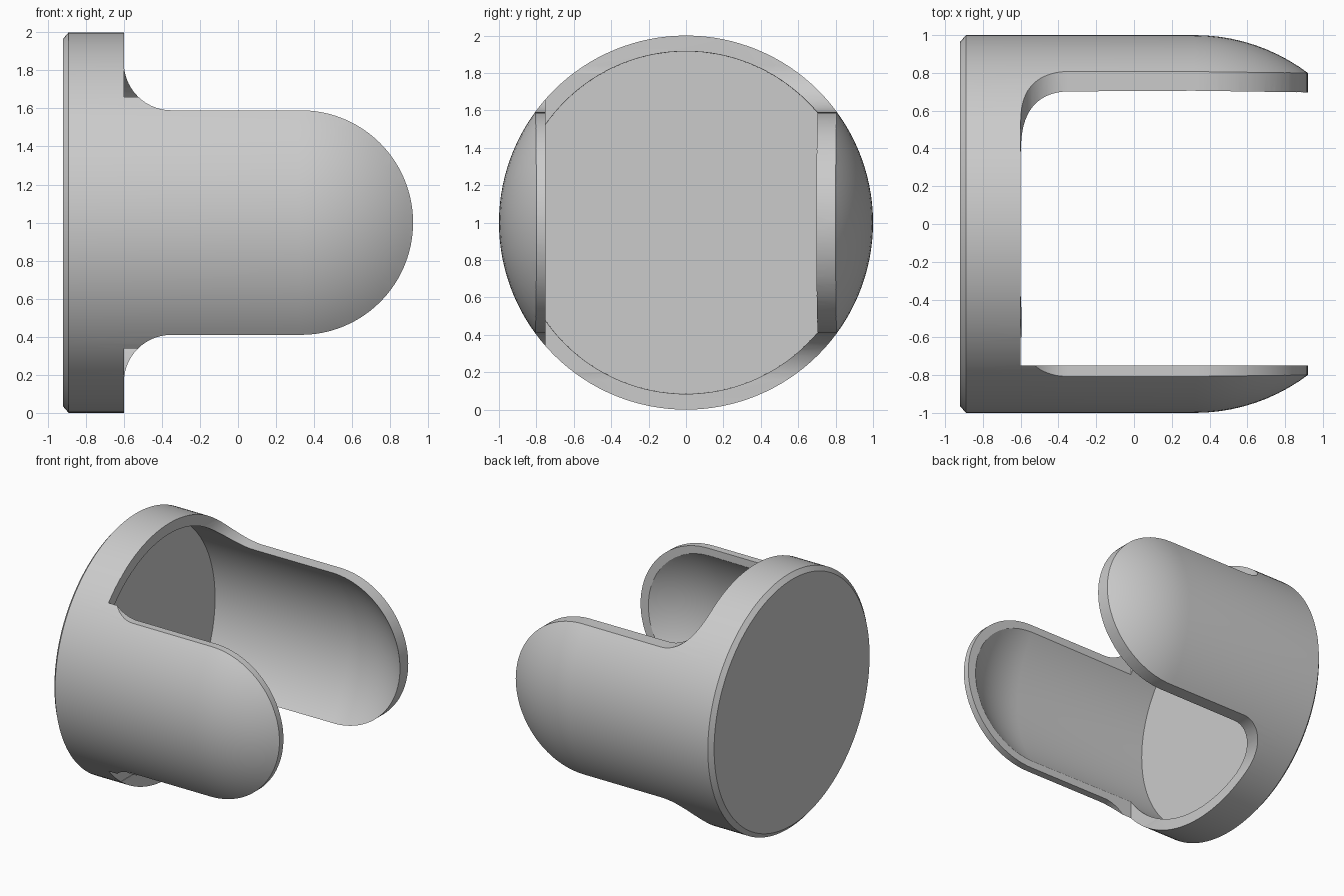
import bpy, bmesh
from math import sin, cos, pi, radians
from mathutils import Matrix, Vector

cube = bpy.data.objects.get("Cube")
if cube:
    bpy.data.objects.remove(cube, do_unlink=True)

AXIS_Z = 1.0      # height of the cup axis
DOME_X = 0.32     # where the straight wall turns into the dome


def arc(cx, cz, r, start, end, steps):
    """Points along an arc, angles in degrees."""
    angles = [radians(start + (end - start) * i / steps) for i in range(steps + 1)]
    return [(cx + r * cos(a), cz + r * sin(a)) for a in angles]


def make_object(name, bm):
    bmesh.ops.recalc_face_normals(bm, faces=bm.faces)
    mesh = bpy.data.meshes.new(name)
    bm.to_mesh(mesh)
    bm.free()
    obj = bpy.data.objects.new(name, mesh)
    bpy.context.collection.objects.link(obj)
    return obj


def revolve(name, profile, steps=128):
    """Spin an (x, radius) profile around the cup axis."""
    bm = bmesh.new()
    verts = [bm.verts.new((x, 0, r)) for x, r in profile]
    edges = [bm.edges.new(pair) for pair in zip(verts, verts[1:])]
    bmesh.ops.spin(bm, geom=verts + edges, cent=(0, 0, 0), axis=(1, 0, 0),
                   angle=2 * pi, steps=steps)
    bmesh.ops.remove_doubles(bm, verts=bm.verts, dist=0.0001)
    bmesh.ops.translate(bm, verts=bm.verts, vec=(0, 0, AXIS_Z))
    return make_object(name, bm)


def prism(name, outline, depth):
    """Extrude an (x, z) outline along y."""
    bm = bmesh.new()
    face = bm.faces.new([bm.verts.new((x, -depth, z + AXIS_Z)) for x, z in outline])
    new = bmesh.ops.extrude_face_region(bm, geom=[face])["geom"]
    moved = [v for v in new if isinstance(v, bmesh.types.BMVert)]
    bmesh.ops.translate(bm, verts=moved, vec=(0, 2 * depth, 0))
    return make_object(name, bm)


def box(name, low, high):
    low, high = Vector(low), Vector(high)
    bm = bmesh.new()
    size = Matrix.Diagonal((high - low).to_4d())
    bmesh.ops.create_cube(bm, size=1, matrix=Matrix.Translation((low + high) / 2) @ size)
    return make_object(name, bm)


def cut(target, cutter, operation):
    cutter.hide_render = True
    mod = target.modifiers.new(cutter.name, "BOOLEAN")
    mod.object, mod.operation, mod.solver = cutter, operation, "EXACT"
    bpy.context.view_layer.objects.active = target
    bpy.ops.object.modifier_apply(modifier=mod.name)
    bpy.data.objects.remove(cutter, do_unlink=True)


# Domed outer body with a chamfered back rim
outer = [(-0.92, 0), (-0.92, 0.965), (-0.89, 1.0)] + arc(DOME_X, 0, 1.0, 90, 0, 24)
clip_shell = revolve("clip_shell", outer)

# Hollow inside, leaving an even wall
inner = [(-0.84, 0)] + [(-0.84, 0.915)] + arc(DOME_X, 0, 0.92, 90, 0, 24)
cut(clip_shell, revolve("cavity", inner), "DIFFERENCE")

# Side outline: full collar, filleted into two round-ended arms
upper = ([(-1.2, 1.2), (-0.6, 1.2)] + arc(-0.35, 0.84, 0.25, 180, 270, 14)
         + arc(0.33, 0, 0.59, 90, 0, 24))
lower = [(x, -z) for x, z in reversed(upper[:-1])]
cut(clip_shell, prism("arm_outline", upper + lower, 1.2), "INTERSECT")

# Flat land along the inner edge of the front arm
cut(clip_shell, box("edge_trim", (-0.6, -0.75, 0.2), (1.2, 0, 1.8)), "DIFFERENCE")

# Plain grey finish, smooth with crisp edges
grey = bpy.data.materials.new("light_grey")
grey.use_nodes = True
colour = (0.6, 0.6, 0.6, 1)
grey.diffuse_color = colour
grey.node_tree.nodes["Principled BSDF"].inputs["Base Color"].default_value = colour
clip_shell.data.materials.clear()
clip_shell.data.materials.append(grey)

bpy.ops.object.select_all(action="DESELECT")
clip_shell.select_set(True)
bpy.context.view_layer.objects.active = clip_shell
bpy.ops.object.shade_smooth_by_angle(angle=radians(30))
